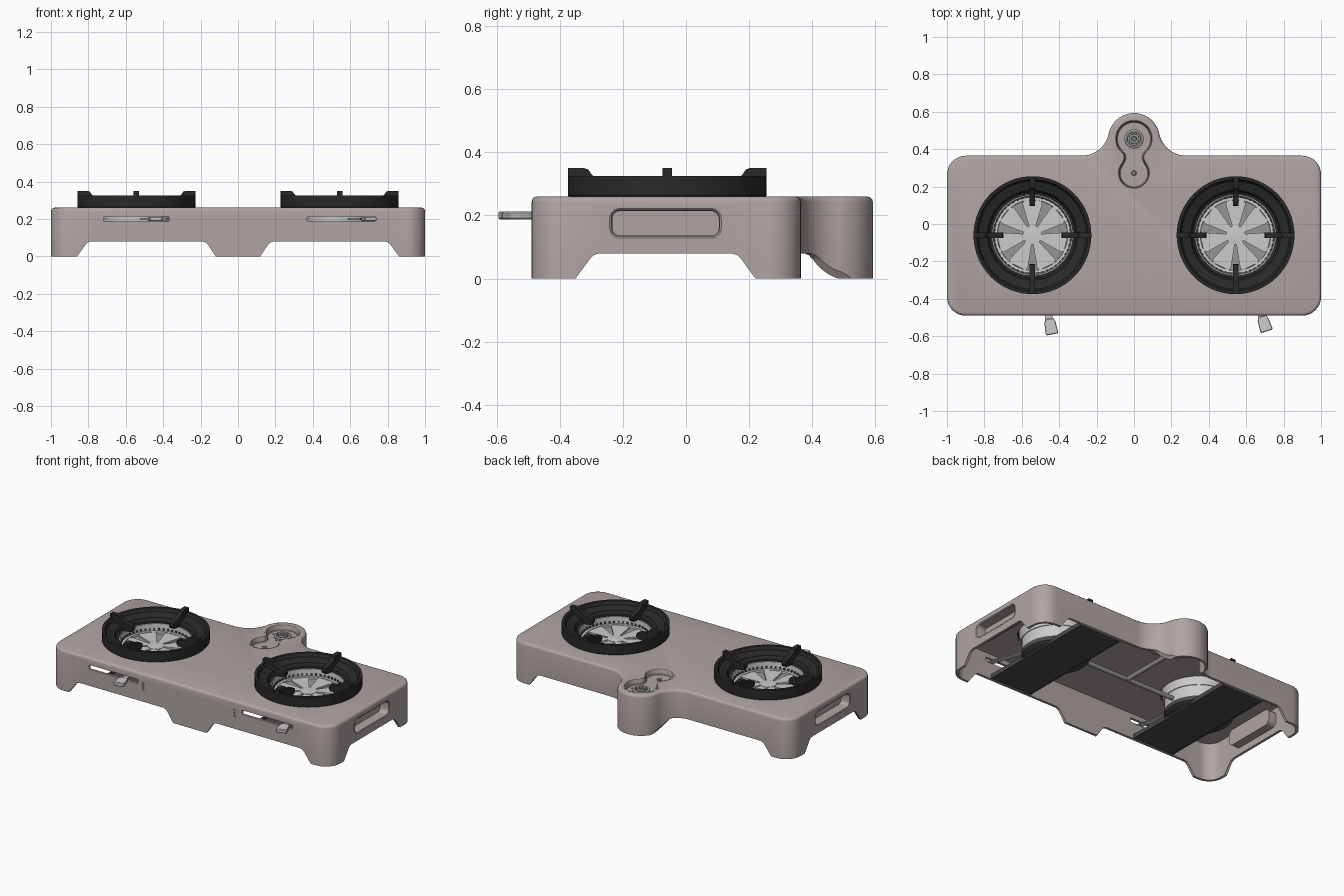
import bpy, bmesh
from math import sin, cos, radians, pi

if "Cube" in bpy.data.objects:
    bpy.data.objects.remove(bpy.data.objects["Cube"])

def material(name, c):
    m = bpy.data.materials.new(name)
    m.diffuse_color = (*c, 1)
    m.use_nodes = True
    m.node_tree.nodes["Principled BSDF"].inputs["Base Color"].default_value = m.diffuse_color
    return m

BODY = material("warm_grey", (0.43, 0.375, 0.365))
IRON = material("cast_iron", (0.022, 0.022, 0.022))
STEEL = material("light_steel", (0.58, 0.58, 0.56))
MID = material("mid_steel", (0.3, 0.3, 0.29))
DARK = material("dark_steel", (0.07, 0.07, 0.07))

def arc(cx, cy, r, a0, a1, n=8):
    return [(cx + r * cos(radians(a0 + (a1 - a0) * i / n)),
             cy + r * sin(radians(a0 + (a1 - a0) * i / n))) for i in range(n + 1)]

def loft(name, loops, mat=None, wrap=False, angle=30):
    """Skin a list of equal-length closed loops; cap the ends or wrap round."""
    bm = bmesh.new()
    rows = [[bm.verts.new(p) for p in l] for l in loops]
    n = len(rows[0])
    for k in range(len(rows) if wrap else len(rows) - 1):
        a, b = rows[k], rows[(k + 1) % len(rows)]
        for i in range(n):
            bm.faces.new((a[i], a[(i + 1) % n], b[(i + 1) % n], b[i]))
    if not wrap:
        bm.faces.new(rows[0])
        bm.faces.new(rows[-1])
    bmesh.ops.remove_doubles(bm, verts=bm.verts[:], dist=1e-5)
    bmesh.ops.recalc_face_normals(bm, faces=bm.faces[:])
    me = bpy.data.meshes.new(name)
    bm.to_mesh(me)
    bm.free()
    ob = bpy.data.objects.new(name, me)
    bpy.context.collection.objects.link(ob)
    if mat:
        me.materials.append(mat)
    smooth(ob, angle)
    return ob

def smooth(ob, angle=30):
    bpy.ops.object.select_all(action='DESELECT')
    ob.select_set(True)
    bpy.context.view_layer.objects.active = ob
    bpy.ops.object.shade_smooth_by_angle(angle=radians(angle))

def at_z(pts, z): return [(x, y, z) for x, y in pts]
def at_y(pts, y): return [(x, y, z) for x, z in pts]
def at_x(pts, x): return [(x, y, z) for y, z in pts]

def lathe(name, prof, cx, cy, mat, n=64, wrap=False):
    return loft(name, [at_z(arc(cx, cy, r, 0, 360 - 360 / n, n - 1), z) for r, z in prof], mat, wrap)

def box(name, x0, x1, y0, y1, z0, z1, mat=None):
    r = [(x0, y0), (x1, y0), (x1, y1), (x0, y1)]
    return loft(name, [at_z(r, z0), at_z(r, z1)], mat)

def spin(ob, cx, cy, a):
    ob.location, ob.rotation_euler = (cx, cy, 0), (0, 0, a)
    return ob

def round_rect(x0, x1, y0, y1, r, o=0):
    r -= o
    x0, x1, y0, y1 = x0 + o + r, x1 - o - r, y0 + o + r, y1 - o - r
    return (arc(x0, y0, r, 180, 270) + arc(x1, y0, r, 270, 360)
            + arc(x1, y1, r, 0, 90) + arc(x0, y1, r, 90, 180))

def outline(o):  # housing plan with the rear bump, inset by o
    r = 0.1 - o
    return (arc(-.9, -.39, r, 180, 270) + arc(.9, -.39, r, 270, 360) + arc(.9, .265, r, 0, 90)
            + arc(.28, .513, .148 + o, 270, 191.7, 14) + arc(0, .455, .138 - o, 11.7, 168.3, 28)
            + arc(-.28, .513, .148 + o, -11.7, -90, 14) + arc(-.9, .265, r, 90, 180))

def keyhole(o):  # valve recess plan, inset by o
    return (arc(0, .455, .1 - o, -48.3, 228.3, 32) + arc(-.089, .355, .034 + o, 48.3, -43, 10)
            + arc(0, .272, .085 - o, 137, 403, 28) + arc(.089, .355, .034 + o, 223, 131.7, 10))

# Housing: open-bottomed shell with rounded top edge
T = 0.016
housing = loft("housing", [at_z(outline(o), z) for o, z in
               [(T, .244), (T, 0), (0, 0), (0, .243), (.0025, .252), (.008, .2575), (.017, .26)]], BODY)

cutters = []
def cutter(loops):
    c = loft("cutter", loops)
    c.hide_render = True
    cutters.append(c)

# Feet arches, lengthwise and crosswise
for s in (-1, 1):
    arch = [(s * x, z) for x, z in [(.87, -.013), (.815, .062), (.803, .074), (.785, .08),
                                    (.19, .08), (.172, .074), (.16, .062), (.11, -.013)]]
    cutter([at_y(arch, -1), at_y(arch, 1)])
arch = [(-.36, -.013), (-.305, .062), (-.293, .074), (-.275, .08),
        (.145, .08), (.163, .074), (.175, .062), (.23, -.013)]
cutter([at_x(arch, -2), at_x(arch, 2)])
hole = round_rect(-.24, .11, .13, .22, .03, -.004)
cutter([at_x(hole, -2), at_x(hole, 2)])
cutter([at_z(keyhole(-.004), .2), at_z(keyhole(-.004), .3)])

BX, BY = 0.543, -0.06
for s, slot in ((-1, (-.717, -.37)), (1, (.37, .73))):
    hole = arc(s * BX, BY, .225, 0, 354, 59)
    cutter([at_z(hole, .2), at_z(hole, .3)])
    hole = round_rect(*slot, .186, .214, .005)
    cutter([at_y(hole, -.6), at_y(hole, -.45)])
    for i in range(3):  # flame level marks
        x, z = (-.33 if s < 0 else .322), .157 + .019 * i
        hole = round_rect(x - .006, x + .006, z, z + .013, .002)
        cutter([at_y(hole, -.6), at_y(hole, -.485)])

bpy.context.view_layer.objects.active = housing
for c in cutters:
    m = housing.modifiers.new("cut", 'BOOLEAN')
    m.operation, m.solver, m.object = 'DIFFERENCE', 'EXACT', c
    bpy.context.view_layer.objects.active = housing
    bpy.ops.object.modifier_apply(modifier=m.name)
for c in cutters:
    bpy.data.objects.remove(c)
smooth(housing)

# Recessed hand grips in both ends
def grip(o): return round_rect(-.24, .11, .13, .22, .03, o)
for s, side in ((-1, "left"), (1, "right")):
    loft(side + "_hand_grip", [at_x(grip(o), s * x) for o, x in
         [(.006, .94), (.006, .985), (.003, .997), (-.002, 1.001), (-.007, 1.001),
          (-.007, .93)]], BODY)

# Valve recess and valve
loft("valve_recess", [at_z(keyhole(o), z) for o, z in
     [(.012, .225), (.008, .228), (.006, .25), (.003, .258), (-.002, .261), (-.007, .261),
      (-.007, .215)]], BODY)
lathe("valve_body", [(.052, .22), (.052, .234), (.046, .238), (.038, .238), (.036, .23), (.028, .23),
                     (.027, .248), (.014, .248), (.012, .236)], 0, .455, MID, 32)
lathe("valve_pin", [(.007, .23), (.007, .25), (.004, .252)], 0, .455, STEEL, 16)
lathe("recess_screw", [(.014, .22), (.014, .23), (.009, .234)], 0, .272, MID, 16)
for i in range(4):
    a = i * pi / 2
    lathe("recess_rivet", [(.005, .22), (.005, .228)], .066 * cos(a), .455 + .066 * sin(a), MID, 10)

for s, side, swing in ((-1, "left", 11.3), (1, "right", 18)):
    cx = s * BX
    # Cast iron pan support
    lathe(side + "_support_ring", [(.312, .259), (.315, .263), (.315, .325), (.298, .325), (.288, .305),
          (.24, .29), (.23, .27), (.215, .268), (.215, .259)], cx, BY, IRON, wrap=True)
    prong = [(.315, .29), (.315, .35), (.262, .35), (.25, .346), (.238, .328), (.22, .318), (.175, .31),
             (.16, .302), (.155, .285), (.165, .268), (.23, .262)]
    for i in range(4):
        p = loft(side + "_prong", [at_y(prong, -.015), at_y(prong, .015)], IRON)
        spin(p, cx, BY, i * pi / 2)
    # Burner bowl, vented liner and fan-shaped cap
    lathe(side + "_burner_bowl", [(.2, .125), (.2, .2), (.217, .25), (.217, .264), (.21, .264),
                                  (.205, .2)], cx, BY, STEEL)
    lathe(side + "_burner_base", [(.185, .09), (.203, .1), (.203, .126)], cx, BY, DARK)
    lathe(side + "_burner_disc", [(.195, .198), (.195, .207), (.19, .21)], cx, BY, MID)
    lathe(side + "_burner_rim", [(.204, .2), (.204, .222), (.188, .222), (.186, .2)], cx, BY, STEEL, wrap=True)
    lathe(side + "_burner_hub", [(.05, .2), (.05, .222), (.012, .225)], cx, BY, STEEL, 32)
    petal = [(.035, -.014), (.165, -.053)] + arc(.168, -.036, .017, -60, 15, 4) \
        + arc(.168, .036, .017, -15, 60, 4) + [(.165, .053), (.035, .014)]
    for i in range(7):
        p = loft(side + "_burner_petal", [at_z(petal, .205), at_z(petal, .22)], STEEL)
        spin(p, cx, BY, pi / 2 + i * 2 * pi / 7)
    for i in range(48):
        p = box(side + "_rim_vent", .2, .208, -.005, .005, .226, .236, DARK)
        spin(p, cx, BY, i * 2 * pi / 48)
    # Flame lever, pivoting about the burner
    a = radians(swing - 90)
    spin(box(side + "_lever_arm", .19, .48, -.02, .02, .197, .202, STEEL), cx, BY, a)
    knob = [(.455, -.022), (.475, -.03), (.535, -.034), (.54, -.03), (.54, .03), (.535, .034),
            (.475, .03), (.455, .022)]
    ins = [(.497 + (x - .497) * .92, y * .9) for x, y in knob]
    spin(loft(side + "_lever_knob", [at_z(ins, .188), at_z(knob, .192), at_z(knob, .208),
                                     at_z(ins, .212)], STEEL), cx, BY, a)
    spin(box(side + "_lever_stem", .4, .47, -.015, .015, .194, .205, STEEL), cx, BY, a)
    # Cross plate carrying the burner
    box(side + "_cross_plate", cx - .15, cx + .15, -.474, .349, .083, .089, DARK)
    for e in (-1, 1):
        x = cx + e * .145
        box(side + "_plate_flange", x - .005, x + .005, -.474, .349, .081, .108, DARK)

# Gas pipes between the burners and the valve
def pipe(name, a, b, r):
    c = arc(0, 0, r, 0, 345, 23)
    if a[0] != b[0]:
        return loft(name, [[(x, a[1] + u, a[2] + v) for u, v in c] for x in (a[0], b[0])], MID)
    return loft(name, [[(a[0] + u, y, a[2] + v) for u, v in c] for y in (a[1], b[1])], MID)

pipe("burner_pipe", (-.36, BY, .15), (.36, BY, .15), .014)
pipe("valve_pipe", (0, BY, .15), (0, .47, .15), .014)
lathe("valve_socket", [(.035, .13), (.035, .22)], 0, .455, MID, 24)
